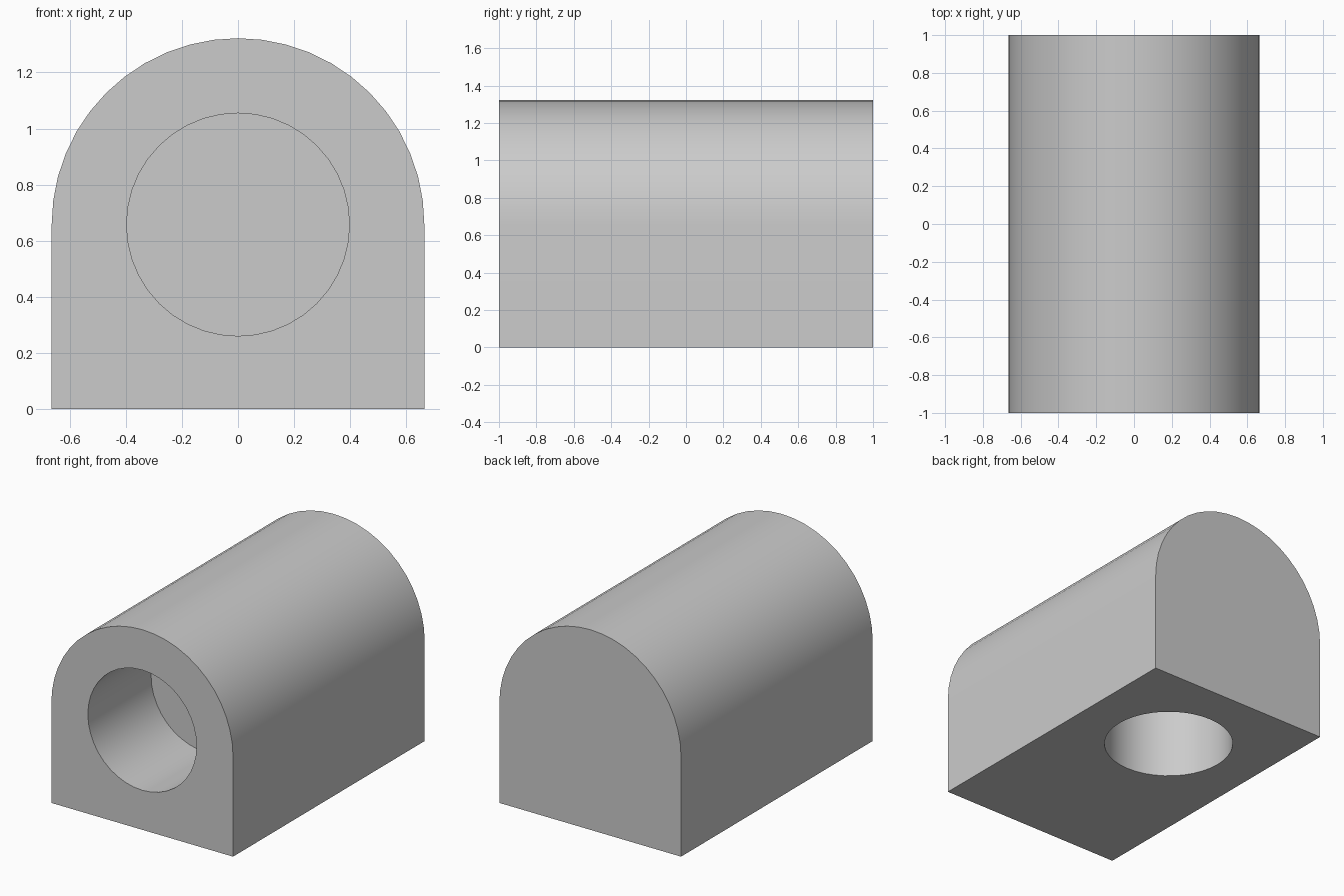
import bpy, bmesh
from math import pi, sin, cos
from mathutils import Matrix

if "Cube" in bpy.data.objects:
    bpy.data.objects.remove(bpy.data.objects["Cube"])

R, AXIS_Z, BORE, DEPTH = 0.664, 0.658, 0.397, 0.66
ARCH_SEGMENTS = 24

grey = bpy.data.materials.new("plain grey")
grey.use_nodes = True
colour = (0.6, 0.6, 0.6, 1)
grey.diffuse_color = colour
grey.node_tree.nodes["Principled BSDF"].inputs["Base Color"].default_value = colour


def make_object(name, bm):
    bmesh.ops.recalc_face_normals(bm, faces=bm.faces)
    mesh = bpy.data.meshes.new(name)
    bm.to_mesh(mesh)
    bm.free()
    mesh.materials.append(grey)
    obj = bpy.data.objects.new(name, mesh)
    bpy.context.collection.objects.link(obj)
    return obj


def make_cutter(name, matrix):
    bm = bmesh.new()
    bmesh.ops.create_cone(bm, cap_ends=True, segments=40, radius1=BORE,
                          radius2=BORE, depth=2 * DEPTH, matrix=matrix)
    obj = make_object(name, bm)
    obj.hide_render = True
    return obj


# Arched block: flat-bottomed profile extruded along y
angles = [pi * i / ARCH_SEGMENTS for i in range(ARCH_SEGMENTS + 1)]
profile = [(-R, 0), (R, 0)] + [(R * cos(a), AXIS_Z + R * sin(a)) for a in angles]
bm = bmesh.new()
face = bm.faces.new([bm.verts.new((x, -1, z)) for x, z in profile])
extruded = bmesh.ops.extrude_face_region(bm, geom=[face])["geom"]
bmesh.ops.translate(bm, vec=(0, 2, 0),
                    verts=[v for v in extruded if isinstance(v, bmesh.types.BMVert)])
block = make_object("arched_block", bm)

# Blind bores: one in the front face, one in the underside
cutters = [
    make_cutter("front_bore_cutter",
                Matrix.Translation((0, -1, AXIS_Z)) @ Matrix.Rotation(pi / 2, 4, "X")),
    make_cutter("bottom_bore_cutter", Matrix.Translation((0, 0.333, 0))),
]
bpy.ops.object.select_all(action="DESELECT")
block.select_set(True)
bpy.context.view_layer.objects.active = block
for cutter in cutters:
    mod = block.modifiers.new(cutter.name, "BOOLEAN")
    mod.operation = "DIFFERENCE"
    mod.solver = "EXACT"
    mod.object = cutter
    bpy.ops.object.modifier_apply(modifier=mod.name)
    bpy.data.objects.remove(cutter)

bpy.ops.object.shade_smooth_by_angle(angle=pi / 6)
